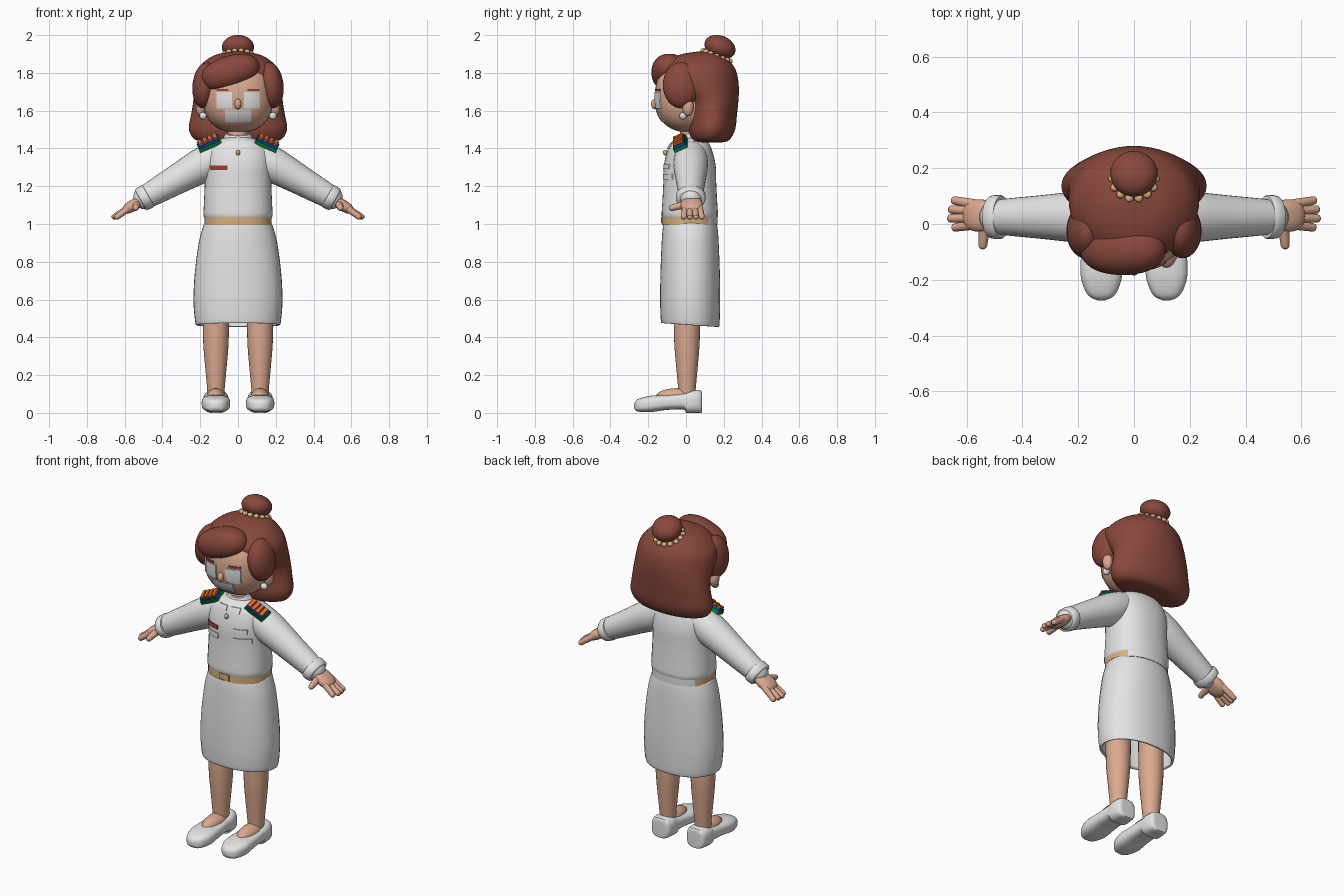
import bpy, bmesh, math
from mathutils import Vector, Matrix
from mathutils.bvhtree import BVHTree

cube = bpy.data.objects.get("Cube")
if cube:
    bpy.data.objects.remove(cube, do_unlink=True)

X, Y, Z = Vector((1, 0, 0)), Vector((0, 1, 0)), Vector((0, 0, 1))
SIDES = (("left", 1), ("right", -1))
parts = []


def material(name, *rgb):
    m = bpy.data.materials.new(name)
    m.use_nodes = True
    m.diffuse_color = (*rgb, 1)
    m.node_tree.nodes["Principled BSDF"].inputs["Base Color"].default_value = (*rgb, 1)
    return m


HAIR = material("auburn hair", 0.25, 0.065, 0.045)
SKIN = material("skin", 0.72, 0.40, 0.28)
WHITE = material("white cloth", 0.78, 0.78, 0.78)
TAN = material("tan", 0.68, 0.43, 0.2)
ORANGE = material("orange", 0.8, 0.13, 0.01)
BLUE = material("blue", 0.01, 0.08, 0.45)
GREEN = material("green", 0.0, 0.25, 0.05)
TAG = material("dark red", 0.28, 0.05, 0.035)


def finish(name, bm, mat):
    bmesh.ops.recalc_face_normals(bm, faces=bm.faces)
    mesh = bpy.data.meshes.new(name)
    bm.to_mesh(mesh)
    bm.free()
    ob = bpy.data.objects.new(name, mesh)
    ob.data.materials.append(mat)
    bpy.context.collection.objects.link(ob)
    parts.append(ob)
    return ob


def smooth_rings(rings, steps):
    """Catmull-Rom interpolation through the rings."""
    out = []
    for i in range(len(rings) - 1):
        a, b, c, d = (Vector(rings[max(0, min(len(rings) - 1, i + k))]) for k in (-1, 0, 1, 2))
        for s in range(steps):
            t = s / steps
            out.append(0.5 * (2 * b + (c - a) * t + (2 * a - 5 * b + 4 * c - d) * t ** 2
                              + (3 * b - a - 3 * c + d) * t ** 3))
    return out + [Vector(rings[-1])]


def loft(name, rings, mat, u=X, v=Y, power=2.0, n=36, steps=3, caps=True):
    """Skin rings of (x, y, z, radius along u, radius along v)."""
    bm = bmesh.new()
    loops = []
    for r in smooth_rings(rings, steps):
        loop = []
        for k in range(n):
            a = 2 * math.pi * k / n
            c, s = math.cos(a), math.sin(a)
            f = (abs(c) ** power + abs(s) ** power) ** (-1 / power)
            loop.append(bm.verts.new(Vector(r[:3]) + u * (c * f * r[3]) + v * (s * f * r[4])))
        loops.append(loop)
    for p, q in zip(loops, loops[1:]):
        for k in range(n):
            bm.faces.new((p[k], p[(k + 1) % n], q[(k + 1) % n], q[k]))
    if caps:
        bm.faces.new(loops[0])
        bm.faces.new(loops[-1])
    return finish(name, bm, mat)


def ball(name, center, radii, mat, rot=Matrix(), power=2.0, seg=32):
    bm = bmesh.new()
    bmesh.ops.create_uvsphere(bm, u_segments=seg, v_segments=seg // 2, radius=1)
    for v in bm.verts:
        f = sum(abs(c) ** power for c in v.co) ** (-1 / power)
        v.co = Vector(center) + rot @ Vector([c * f * r for c, r in zip(v.co, radii)])
    return finish(name, bm, mat)


def limb(name, a, b, radii, mat, n=16, flat=1.0):
    """Round-ended tube from a to b; radii are spread evenly along it."""
    a, b = Vector(a), Vector(b)
    d = (b - a).normalized()
    up = d.cross(Y if abs(d.y) < 0.8 else X).normalized()
    side = up.cross(d)
    r0, r1 = radii[0], radii[-1]
    ends = ((0.02, 1), (0.5, 0.87), (0.87, 0.5))
    rings = [(a - d * r0 * h, r0 * w) for w, h in ends]
    rings += [(a.lerp(b, i / (len(radii) - 1)), r) for i, r in enumerate(radii)]
    rings += [(b + d * r1 * h, r1 * w) for w, h in reversed(ends)]
    return loft(name, [(*p, r, r * flat) for p, r in rings], mat, up, side, n=n, steps=2)


def plate(name, target, x0, x1, z0, z1, mat, n=6):
    """Thin panel that follows the front surface of the target."""
    bm = bmesh.new()
    bm.from_mesh(target.data)
    tree = BVHTree.FromBMesh(bm)
    bm.free()
    bm = bmesh.new()
    rows = []
    for j in range(n + 1):
        row = []
        for i in range(n + 1):
            x, z = x0 + (x1 - x0) * i / n, z0 + (z1 - z0) * j / n
            hit = tree.ray_cast(Vector((x, -1, z)), Y)[0]
            y = hit.y if hit else 0
            row.append((bm.verts.new((x, y - 0.006, z)), bm.verts.new((x, y + 0.002, z))))
        rows.append(row)
    for j in range(n):
        for i in range(n):
            quad = (rows[j][i], rows[j][i + 1], rows[j + 1][i + 1], rows[j + 1][i])
            for k in (0, 1):
                bm.faces.new([q[k] for q in quad])
    rim = ([rows[0][i] for i in range(n)] + [rows[j][n] for j in range(n)]
           + [rows[n][i] for i in range(n, 0, -1)] + [rows[j][0] for j in range(n, 0, -1)])
    for p, q in zip(rim, rim[1:] + rim[:1]):
        bm.faces.new((p[0], q[0], q[1], p[1]))
    return finish(name, bm, mat)


def body(rows, cy):
    return [(0, cy, z, rx, ry) for z, rx, ry in rows]


# Clothing: shirt, collar, belt, skirt
shirt = loft("shirt", body([(1.035, 0.165, 0.135), (1.04, 0.182, 0.149), (1.12, 0.18, 0.145),
             (1.22, 0.176, 0.14), (1.3, 0.178, 0.138), (1.36, 0.175, 0.127), (1.41, 0.155, 0.11),
             (1.44, 0.115, 0.09), (1.46, 0.06, 0.06)], 0.02), WHITE, power=2.3)
loft("collar", body([(1.43, 0.085, 0.075), (1.46, 0.075, 0.065), (1.478, 0.066, 0.056)], 0.015),
     WHITE, v=Vector((0, 1, 0.2)))
belt = loft("belt", body([(0.995, 0.178, 0.147), (1.045, 0.178, 0.147)], 0.02), TAN, power=2.3, steps=1)
belt.data.materials.append(WHITE)
for f in belt.data.polygons:
    f.material_index = int(f.center.y > 0.12)
skirt = loft("skirt", body([(0.465, 0.222, 0.152), (0.49, 0.228, 0.156), (0.6, 0.236, 0.159),
             (0.75, 0.228, 0.157), (0.9, 0.208, 0.151), (0.97, 0.19, 0.146), (1.005, 0.178, 0.14)],
             0.022), WHITE, power=2.2, caps=False)
for v in skirt.data.vertices:
    if v.co.z < 0.55:
        v.co.z -= 0.07 * (v.co.y - 0.02)
shell = skirt.modifiers.new("hem thickness", "SOLIDIFY")
shell.thickness, shell.offset = 0.012, -1
plate("belt_buckle", belt, -0.03, 0.03, 1.003, 1.037, TAN)
ball("collar_button", (0, -0.11, 1.378), (0.012, 0.012, 0.015), TAN, seg=12)
plate("name_tag", shirt, -0.147, -0.055, 1.287, 1.31, TAG)
plate("chest_badge", shirt, 0.05, 0.125, 1.29, 1.318, WHITE)

# Head, face and neck
loft("neck", body([(1.38, 0.055, 0.055), (1.53, 0.052, 0.052)], 0.02), SKIN, steps=1)
head = ball("head", (0, 0.02, 1.68), (0.187, 0.183, 0.195), SKIN, power=2.4, seg=48)
ball("nose", (0, -0.165, 1.635), (0.018, 0.02, 0.028), SKIN, seg=16)
plate("mouth_panel", head, -0.068, 0.068, 1.54, 1.605, WHITE)

# Arms, legs and paired details
for label, s in SIDES:
    def name(part):
        return label + "_" + part

    plate(name("eye_panel"), head, s * 0.032, s * 0.115, 1.612, 1.698, WHITE)
    plate(name("eyebrow"), head, s * 0.05, s * 0.115, 1.705, 1.716, HAIR)
    ball(name("ear"), (s * 0.197, 0.01, 1.62), (0.026, 0.03, 0.05), SKIN, seg=20)
    ball(name("earring"), (s * 0.185, -0.015, 1.572), (0.02, 0.02, 0.02), WHITE, seg=16)
    plate(name("pocket_flap"), shirt, s * 0.05, s * 0.145, 1.235, 1.265, WHITE)
    plate(name("collar_flap"), shirt, s * 0.012, s * 0.07, 1.4, 1.43, WHITE)

    # Sleeve and cuff
    start, end = Vector((s * 0.12, 0.025, 1.352)), Vector((s * 0.492, 0.025, 1.14))
    limb(name("sleeve"), start, end, (0.088, 0.092, 0.085, 0.077, 0.07, 0.062), WHITE, 28, 1.0)
    along = (end - start).normalized()
    cuff = [(*(end + along * t), r, r * 1.2) for t, r in
            ((-0.02, 0.06), (-0.015, 0.066), (0.02, 0.064), (0.027, 0.058))]
    loft(name("cuff"), cuff, WHITE, along.cross(Y), Y, n=28, steps=2)

    # Hand
    slope = Matrix.Rotation(s * 0.55, 3, "Y")
    ball(name("palm"), (s * 0.553, 0.03, 1.1), (0.068, 0.058, 0.03), SKIN, slope, 2.4, 24)
    for finger, y, reach in (("little", 0.084, 0.642), ("ring", 0.052, 0.652),
                             ("middle", 0.02, 0.655), ("index", -0.012, 0.64)):
        limb(name(finger + "_finger"), (s * 0.57, 0.03 + (y - 0.03) * 0.75, 1.09),
             (s * reach, y, 1.038), (0.018, 0.017, 0.015), SKIN, 12)
    limb(name("thumb"), (s * 0.535, 0.0, 1.105), (s * 0.542, -0.075, 1.085),
         (0.022, 0.019, 0.016), SKIN, 12)

    # Shoulder board of stacked layers with raised bars
    tilt = Matrix.Rotation(s * 0.4, 4, "Y") @ Matrix.Rotation(0.45, 4, "X")
    place = Matrix.Translation((s * 0.152, -0.03, 1.424)) @ tilt
    blocks = [("base", 0, 0, (0.125, 0.075, 0.02), GREEN), ("board", 0, 0.016, (0.116, 0.066, 0.014), BLUE)]
    blocks += [("bar_%d" % i, (i - 1.5) * 0.028, 0.027, (0.02, 0.056, 0.014), ORANGE) for i in range(4)]
    for part, x, z, size, mat in blocks:
        bm = bmesh.new()
        bmesh.ops.create_cube(bm, size=1, matrix=place @ Matrix.Translation((x, 0, z))
                              @ Matrix.Diagonal((*size, 1)))
        finish(name("epaulette_" + part), bm, mat)

    # Leg, foot and shoe
    cx = s * 0.117
    loft(name("leg"), [(cx, 0.005, z, r, r) for z, r in
         ((0.06, 0.044), (0.12, 0.046), (0.2, 0.053), (0.35, 0.066), (0.46, 0.069), (0.62, 0.07))], SKIN, n=28)
    ball(name("foot"), (cx, -0.045, 0.085), (0.05, 0.115, 0.046), SKIN, seg=24)
    shoe = ((0.086, 0.03, 0.01, 0.09), (0.08, 0.055, 0.0, 0.117), (0.04, 0.067, 0.0, 0.12),
            (0.0, 0.067, 0.0, 0.11), (-0.012, 0.067, 0.018, 0.106), (-0.1, 0.072, 0.016, 0.096),
            (-0.18, 0.075, 0.005, 0.092), (-0.235, 0.06, 0.005, 0.08), (-0.262, 0.04, 0.01, 0.068),
            (-0.274, 0.012, 0.025, 0.05))
    loft(name("shoe"), [(cx, y, (lo + hi) / 2, w, (hi - lo) / 2) for y, w, lo, hi in shoe],
         WHITE, X, Z, power=3.0)

    # Side lock of hair in front of the ear
    ball(name("side_lock"), (s * 0.175, -0.025, 1.735), (0.066, 0.098, 0.122), HAIR,
         Matrix.Rotation(-s * 0.12, 3, "Y"))

# Hair: back mass, swept fringe, bun with beaded tie
back_hair = ((1.432, 0.13, 0.15, 0.06), (1.445, 0.13, 0.225, 0.1), (1.5, 0.135, 0.26, 0.125),
             (1.58, 0.14, 0.248, 0.13), (1.65, 0.135, 0.237, 0.142), (1.71, 0.105, 0.235, 0.175),
             (1.77, 0.075, 0.232, 0.2), (1.82, 0.066, 0.215, 0.195), (1.87, 0.07, 0.165, 0.155),
             (1.9, 0.08, 0.105, 0.1), (1.913, 0.085, 0.02, 0.02))
loft("back_hair", [(0, cy, z, rx, ry) for z, cy, rx, ry in back_hair], HAIR, n=48, steps=4)
ball("fringe", (-0.04, -0.088, 1.803), (0.158, 0.095, 0.088), HAIR, Matrix.Rotation(-0.3, 3, "Y"), 2.2, 40)
lean = Matrix.Rotation(-0.38, 3, "X")
ball("bun", (0, 0.18, 1.936), (0.085, 0.085, 0.061), HAIR, lean)
for i in range(14):
    a = 2 * math.pi * i / 14
    spot = Vector((0, 0.162, 1.89)) + lean @ Vector((0.077 * math.cos(a), 0.077 * math.sin(a), 0))
    ball("hair_tie_bead_%d" % i, spot, (0.016, 0.016, 0.014), TAN, seg=10)

# Smooth shading with sharp edges kept
bpy.ops.object.select_all(action="DESELECT")
for ob in parts:
    ob.select_set(True)
bpy.context.view_layer.objects.active = parts[0]
bpy.ops.object.shade_smooth_by_angle(angle=math.radians(40))
